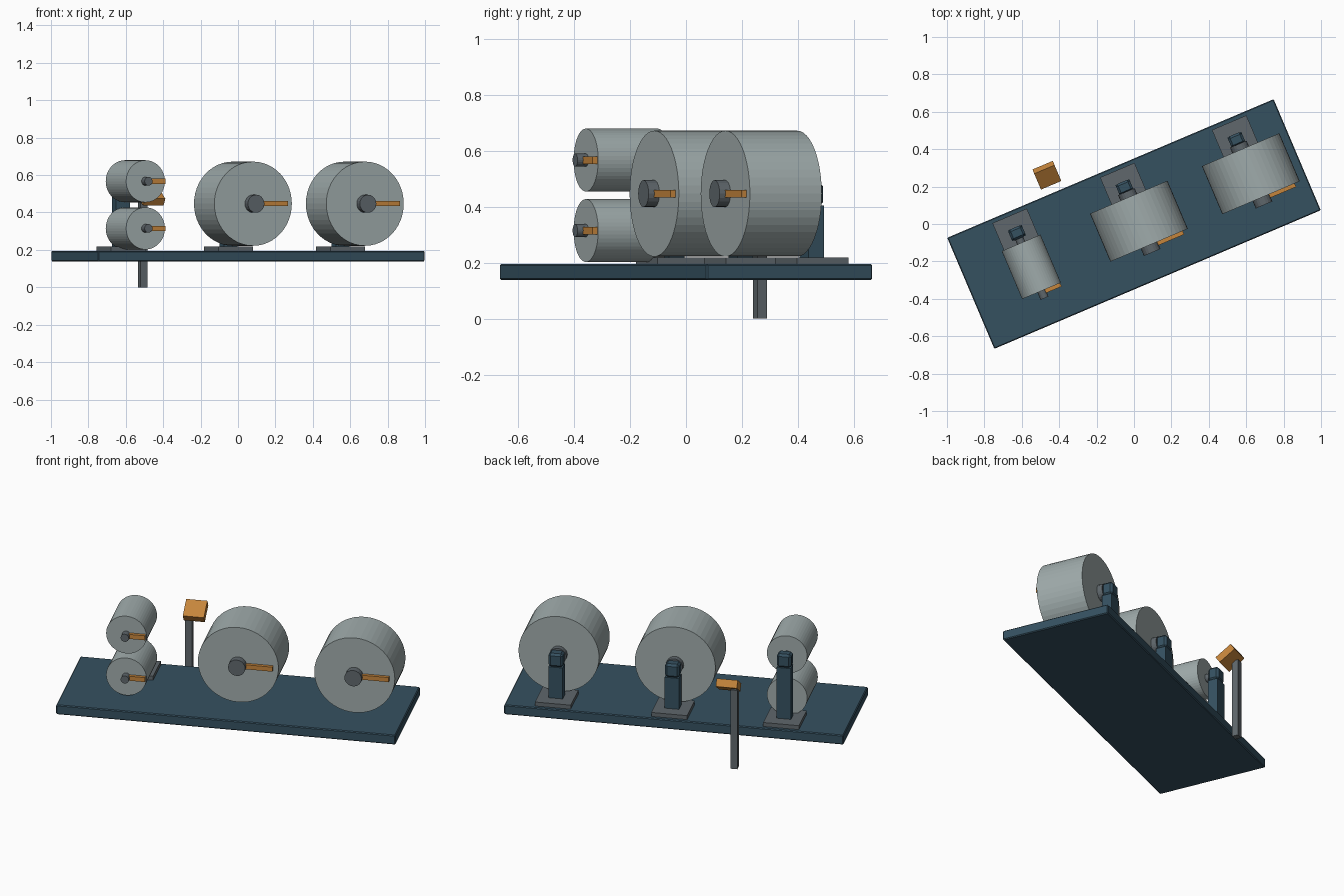
import bpy, math
from mathutils import Matrix

if "Cube" in bpy.data.objects:
    bpy.data.objects.remove(bpy.data.objects["Cube"])

TURN = Matrix.Rotation(math.radians(23), 4, 'Z')


def material(name, rgb):
    m = bpy.data.materials.new(name)
    m.diffuse_color = (*rgb, 1)
    m.use_nodes = True
    m.node_tree.nodes["Principled BSDF"].inputs["Base Color"].default_value = m.diffuse_color
    return m


TEAL = material("dark_teal", (0.036, 0.082, 0.118))
SILVER = material("pale_grey", (0.35, 0.41, 0.41))
STEEL = material("dark_grey", (0.115, 0.136, 0.15))
ORANGE = material("orange", (0.56, 0.235, 0.045))


def finish(name, mat, matrix, bevel=0):
    ob = bpy.context.object
    ob.name = name
    ob.data.materials.append(mat)
    ob.matrix_world = TURN @ matrix
    if bevel:
        b = ob.modifiers.new("bevel", 'BEVEL')
        b.width = bevel
        b.segments = 1
    return ob


def box(name, mat, size, loc, tilt=0, bevel=0):
    bpy.ops.mesh.primitive_cube_add(size=1)
    ob = bpy.context.object
    ob.data.transform(Matrix.Diagonal((*size, 1)))
    return finish(name, mat, Matrix.Translation(loc) @ Matrix.Rotation(tilt, 4, 'X'), bevel)


def rod(name, mat, r, u, v0, v1, z, sides):
    # cylinder lying along the depth direction
    bpy.ops.mesh.primitive_cylinder_add(radius=r, depth=v1 - v0, vertices=sides)
    return finish(name, mat, Matrix.Translation((u, (v0 + v1) / 2, z))
                  @ Matrix.Rotation(math.pi / 2, 4, 'X'))


def roll(name, u, z, r, shaft_r, arm):
    # roll, its shaft and the pointer bar on the front face
    rod(name + "_roll", SILVER, r, u, -0.136, 0.143, z, 48)
    rod(name + "_shaft", STEEL, shaft_r, u, -0.178, 0.175, z, 20)
    box(name + "_pointer", ORANGE, (arm, 0.02, 0.027), (u + arm / 2, -0.146, z))


# base board
box("base_board", TEAL, (1.896, 0.645, 0.057), (0, 0, 0.1665), bevel=0.005)

# stations: position, roll heights, roll radius, shaft radius, pointer length
stations = [
    ("small", -0.595, (0.315, 0.567), 0.1125, 0.023, 0.108),
    ("middle", 0.03, (0.447,), 0.225, 0.048, 0.195),
    ("end", 0.68, (0.447,), 0.225, 0.048, 0.195),
]
for name, u, heights, r, shaft_r, arm in stations:
    for i, z in enumerate(heights):
        roll(f"{name}_{i}", u, z, r, shaft_r, arm)
    top = heights[-1]
    # foot plate, upright post and bearing block
    box(name + "_foot_plate", STEEL, (0.2, 0.2, 0.025), (u, 0.2, 0.2065))
    low, high = 0.218, top - 0.042
    box(name + "_post", TEAL, (0.08, 0.06, high - low), (u, 0.2, (low + high) / 2))
    box(name + "_bearing_block", TEAL, (0.08, 0.064, 0.08), (u, 0.2, top - 0.002), bevel=0.012)

# free-standing column with a tilted head behind the board
box("column", STEEL, (0.038, 0.038, 0.475), (-0.366, 0.443, 0.2375))
box("tilted_head", ORANGE, (0.118, 0.11, 0.045), (-0.327, 0.422, 0.485), tilt=math.radians(33))
